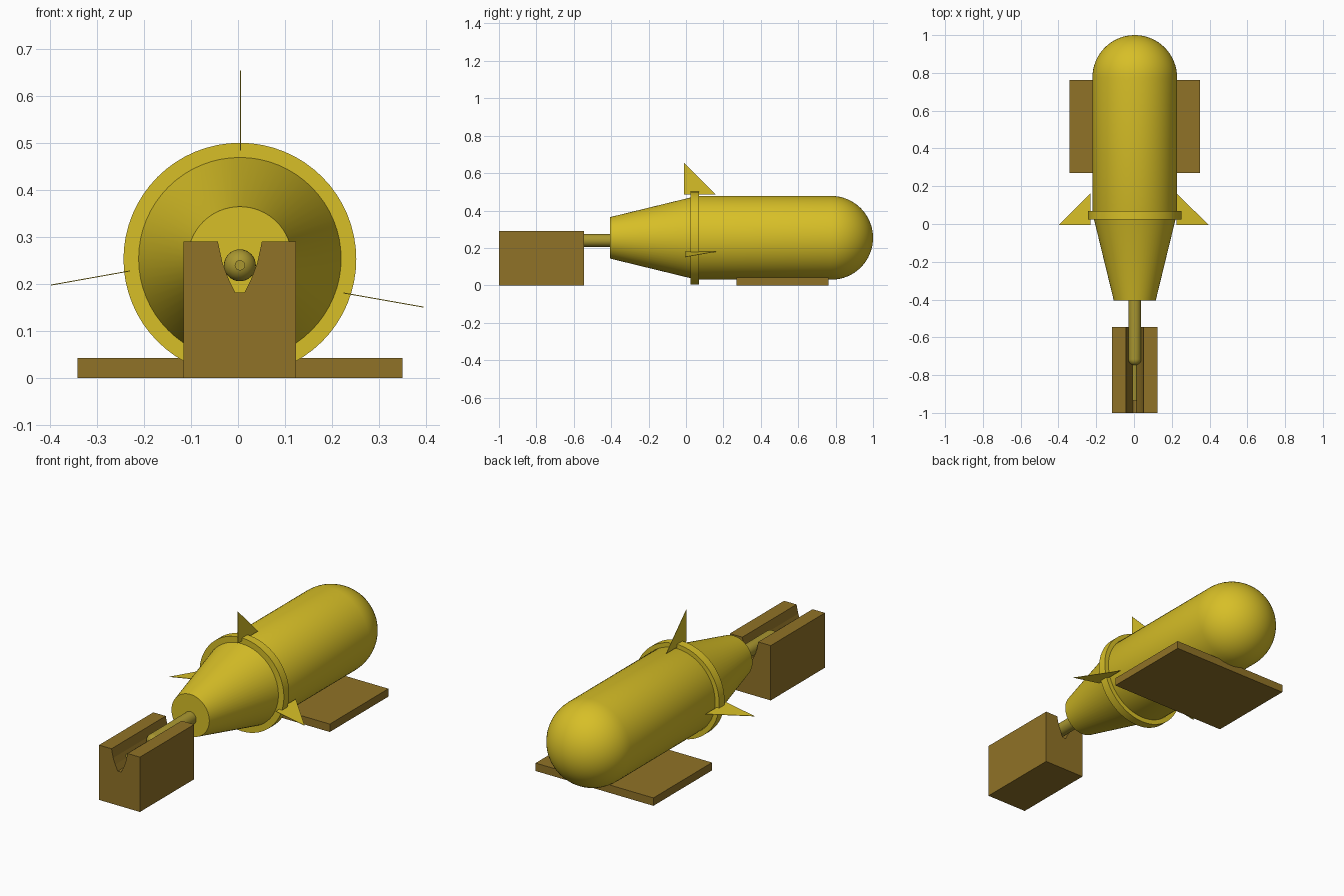
import bpy, bmesh, math
from mathutils import Matrix, Vector

cube = bpy.data.objects.get("Cube")
if cube:
    bpy.data.objects.remove(cube, do_unlink=True)

CX, CZ = 0.004, 0.254


def material(name, rgb):
    m = bpy.data.materials.new(name)
    m.use_nodes = True
    col = (*rgb, 1)
    m.diffuse_color = col
    m.node_tree.nodes["Principled BSDF"].inputs["Base Color"].default_value = col
    return m


yellow = material("yellow paint", (0.68, 0.52, 0.02))
olive = material("olive metal", (0.40, 0.31, 0.03))
brown = material("brown wood", (0.28, 0.17, 0.02))


def finish(bm, name, mat, smooth=False):
    bmesh.ops.recalc_face_normals(bm, faces=bm.faces)
    me = bpy.data.meshes.new(name)
    bm.to_mesh(me)
    bm.free()
    me.materials.append(mat)
    ob = bpy.data.objects.new(name, me)
    bpy.context.collection.objects.link(ob)
    if smooth:
        bpy.ops.object.select_all(action='DESELECT')
        ob.select_set(True)
        bpy.context.view_layer.objects.active = ob
        bpy.ops.object.shade_smooth_by_angle(angle=math.radians(30))
    return ob


def lathe(name, profile, mat, z, steps=64):
    """Revolve (radius, y) points around a line parallel to y."""
    bm = bmesh.new()
    verts = [bm.verts.new((CX + r, y, z)) for r, y in profile]
    edges = [bm.edges.new(pair) for pair in zip(verts, verts[1:])]
    bmesh.ops.spin(bm, geom=verts + edges, cent=(CX, 0, z), axis=(0, 1, 0),
                   angle=math.tau, steps=steps)
    bmesh.ops.remove_doubles(bm, verts=bm.verts, dist=1e-4)
    return finish(bm, name, mat, True)


def prism(name, points, depth, mat):
    """Extrude a flat polygon along the depth vector."""
    bm = bmesh.new()
    face = bm.faces.new([bm.verts.new(p) for p in points])
    new = bmesh.ops.extrude_face_region(bm, geom=[face])["geom"]
    bmesh.ops.translate(bm, vec=depth,
                        verts=[v for v in new if isinstance(v, bmesh.types.BMVert)])
    return finish(bm, name, mat)


def dome(radius, y, direction, n):
    """Quarter arc from the rim to the pole."""
    return [(radius * math.cos(a), y + direction * radius * math.sin(a))
            for a in (math.pi / 2 * i / n for i in range(n + 1))]


# Main vessel: tapered nose and round-ended barrel
lathe("body", [(0, -0.405), (0.111, -0.405), (0.217, 0.03), (0.224, 0.05)]
      + dome(0.224, 0.776, 1, 16), yellow, CZ)
lathe("collar_ring", [(0.2, 0.025), (0.248, 0.025), (0.248, 0.07), (0.2, 0.07),
                      (0.2, 0.025)], yellow, CZ - 0.001)

# Nose rod with rounded end and thin needle
lathe("nose_rod", [(0, -0.39), (0.034, -0.39)] + dome(0.034, -0.715, -1, 8),
      olive, 0.24, 32)
lathe("needle", [(0, -0.7), (0.011, -0.7), (0.011, -0.935), (0, -0.935)],
      olive, 0.24, 16)

# Thin triangular fins
T = 0.002
prism("top_fin", [(0.004, -0.01, 0.485), (0.004, -0.01, 0.655), (0.004, 0.16, 0.485)],
      (T, 0, 0), yellow)
for name, root, tip in (("left_fin", (0.225, 0.18), (0.395, 0.15)),
                        ("right_fin", (-0.23, 0.227), (-0.398, 0.197))):
    prism(name, [(root[0], -0.005, root[1]), (tip[0], -0.005, tip[1]),
                 (root[0], 0.163, root[1])], (0, 0, T), yellow)

# Front stand with a notch, and rear base plate
half = [(0.12, 0), (0.12, 0.291), (0.047, 0.291), (0.037, 0.245), (0.025, 0.213), (0.01, 0.182)]
outline = half + [(-x, z) for x, z in reversed(half)]
prism("front_stand", [(CX + x, -1, z) for x, z in outline], (0, 0.455, 0), brown)
prism("rear_base", [(CX + sx * 0.346, y, 0) for sx, y in
                    ((-1, 0.27), (1, 0.27), (1, 0.762), (-1, 0.762))],
      (0, 0, 0.042), brown)
